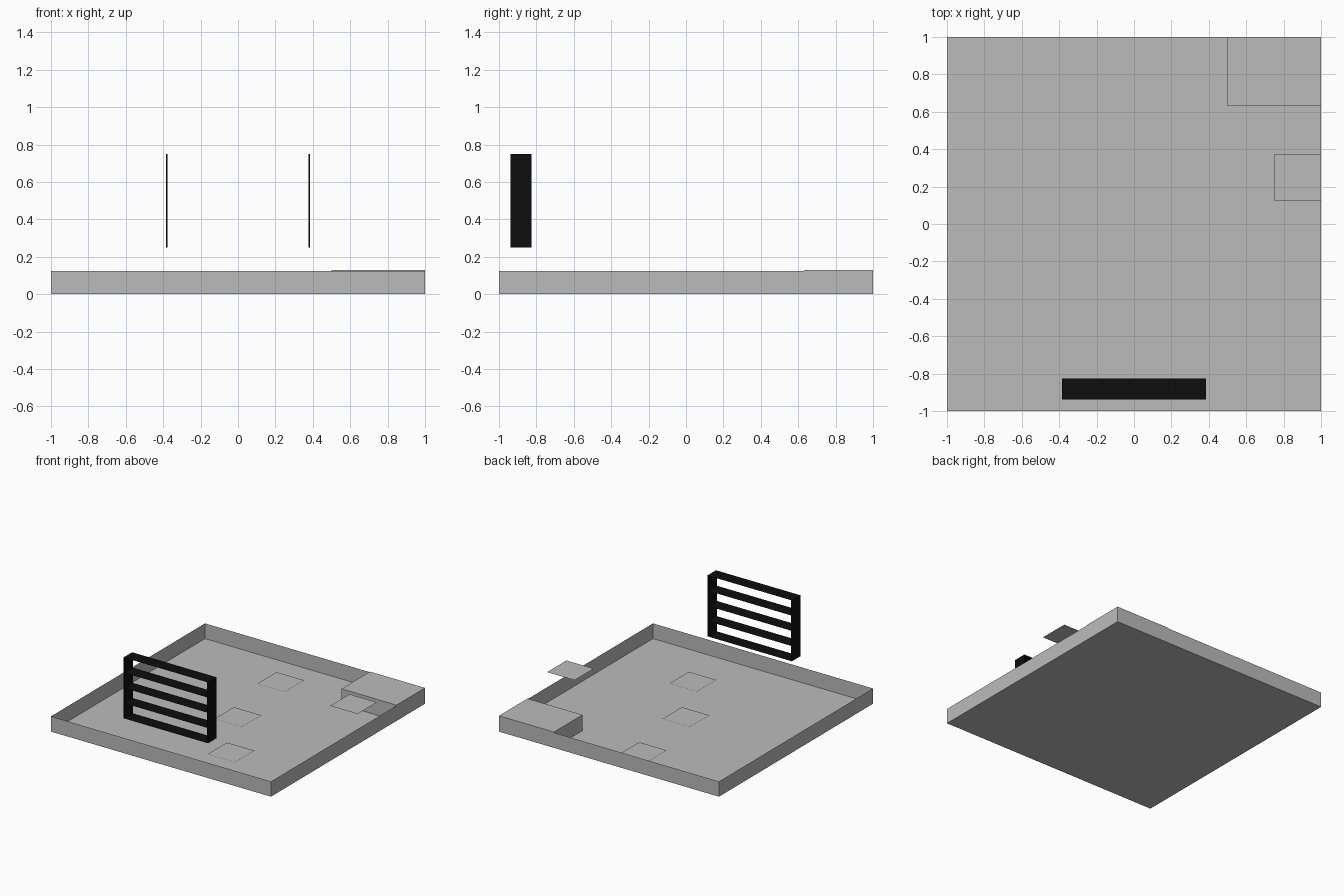
import bpy
import bmesh

if "Cube" in bpy.data.objects:
    bpy.data.objects.remove(bpy.data.objects["Cube"])


def material(name, value):
    m = bpy.data.materials.new(name)
    m.diffuse_color = (value, value, value, 1)
    m.use_nodes = True
    m.node_tree.nodes["Principled BSDF"].inputs["Base Color"].default_value = m.diffuse_color
    return m


grey = material("mid_grey", 0.5)
black = material("black", 0.004)


def block(name, x, y, z, mat, drop=()):
    """Box between (min, max) ranges; drop removes faces by 'top' or 'bottom'."""
    bm = bmesh.new()
    bmesh.ops.create_cube(bm, size=1)
    bm.normal_update()
    unwanted = [f for f in bm.faces
                if ("top" in drop and f.normal.z > 0.5)
                or ("bottom" in drop and f.normal.z < -0.5)]
    bmesh.ops.delete(bm, geom=unwanted, context='FACES')
    for v in bm.verts:
        for i, (lo, hi) in enumerate((x, y, z)):
            v.co[i] = hi if v.co[i] > 0 else lo
    return finish(name, bm, mat)


def plate(name, x, y, z, mat):
    """Horizontal sheet without thickness."""
    bm = bmesh.new()
    bm.faces.new([bm.verts.new((px, py, z)) for px, py in
                  ((x[0], y[0]), (x[1], y[0]), (x[1], y[1]), (x[0], y[1]))])
    return finish(name, bm, mat)


def finish(name, bm, mat):
    me = bpy.data.meshes.new(name)
    bm.to_mesh(me)
    bm.free()
    me.materials.append(mat)
    ob = bpy.data.objects.new(name, me)
    bpy.context.collection.objects.link(ob)
    return ob


# Open tray: sheet floor with thin upright walls
block("tray", (-1, 1), (-1, 1), (0, 0.125), grey, drop=("top",))

# Raised corner block
block("corner_block", (0.5, 1), (0.63, 1), (0, 0.13), grey, drop=("bottom",))

# Floating square sheet beside the block
plate("floating_plate", (0.75, 1), (0.125, 0.375), 0.25, grey)

# Square tiles lying just above the tray floor
for i, (cx, cy) in enumerate(((-0.094, 0.688), (0, 0), (0.315, -0.54))):
    plate(f"floor_tile_{i + 1}", (cx - 0.125, cx + 0.125),
          (cy - 0.125, cy + 0.125), 0.005, grey)

# Black grille: five thin slats between two side posts
depth = (-0.9375, -0.826)
for i in range(5):
    plate(f"grille_slat_{i + 1}", (-0.38, 0.38), depth, 0.25 + 0.125 * i, black)
for side, x in (("left", (-0.384, -0.376)), ("right", (0.376, 0.384))):
    block(f"grille_post_{side}", x, depth, (0.25, 0.75), black)
